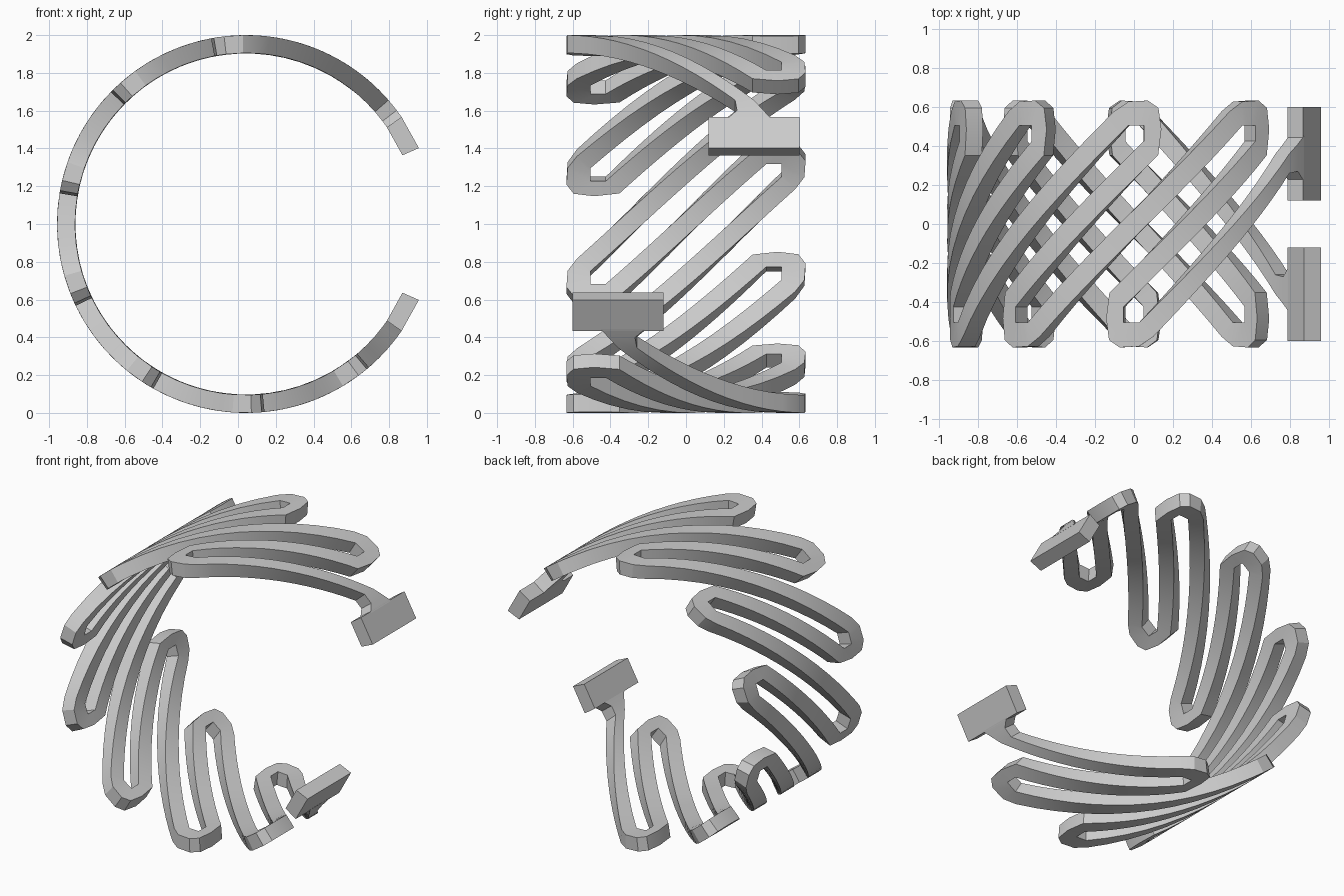
import bpy, bmesh, math

cube = bpy.data.objects.get("Cube")
if cube:
    bpy.data.objects.remove(cube, do_unlink=True)

CX, CZ = 0.042, 1.0        # axis of the cuff
R_OUT, R_IN = 1.0, 0.905   # outer and inner radius
CAP_Y = 0.505              # end of each slot
STEP, LOOPS = 35, 7        # angle between loops, loops per side

metal = bpy.data.materials.new("grey metal")
metal.use_nodes = True
grey = (0.6, 0.6, 0.6, 1)
metal.diffuse_color = grey
metal.node_tree.nodes["Principled BSDF"].inputs["Base Color"].default_value = grey


def wrap(angle, y, r):
    a = math.radians(angle)
    return (CX + r * math.cos(a), y, CZ + r * math.sin(a))


def turn(p):
    """Half turn about the x axis, in (angle, y)."""
    return (360 - p[0], -p[1])


def sweep(name, pairs):
    """Solid band around the axis between paired edge points (angle, y)."""
    bm = bmesh.new()
    rings = []
    for p, q in pairs:
        rings.append([bm.verts.new(wrap(*e, r)) for e, r in
                      ((p, R_OUT), (q, R_OUT), (q, R_IN), (p, R_IN))])
    for a, b in zip(rings, rings[1:]):
        for i in range(4):
            j = (i + 1) % 4
            bm.faces.new((a[i], a[j], b[j], b[i]))
    bm.faces.new(rings[0][::-1])
    bm.faces.new(rings[-1])
    bmesh.ops.remove_doubles(bm, verts=bm.verts, dist=1e-5)
    bmesh.ops.recalc_face_normals(bm, faces=bm.faces)
    mesh = bpy.data.meshes.new(name)
    bm.to_mesh(mesh)
    bm.free()
    mesh.materials.append(metal)
    obj = bpy.data.objects.new(name, mesh)
    bpy.context.collection.objects.link(obj)
    bpy.ops.object.select_all(action="DESELECT")
    obj.select_set(True)
    bpy.context.view_layer.objects.active = obj
    bpy.ops.object.shade_smooth_by_angle(angle=math.radians(25))
    return obj


# Faceted hairpin bend: (inner, outer) offsets from the slot corner
BEND = [((-0.08, 0), (-0.153, 0.073)),
        ((-0.05, 0), (-0.08, 0.122)),
        ((0, 0), (0.02, 0.128)),
        ((0, 0), (0.075, 0.09)),
        ((0, -0.05), (0.09, -0.02)),
        ((0, -0.08), (0.073, -0.153))]


def back_point(k, p):
    return (54.5 + STEP * k - math.degrees(p[0]), CAP_Y + p[1])


# Serpentine path: flared stem, then front and back bends in turn
stem = [((34, 0.45), (34, 0.22)), ((37, 0.41), (37, 0.27)),
        ((41, 0.36), (41, 0.26))]
nodes = list(stem)
for k in range(LOOPS):
    mirror_k = LOOPS - 1 - k
    nodes += [(turn(back_point(mirror_k, i)), turn(back_point(mirror_k, o)))
              for i, o in BEND]
    nodes += [(back_point(k, o), back_point(k, i)) for i, o in reversed(BEND)]
nodes += [(turn(q), turn(p)) for p, q in reversed(stem)]


def lerp(a, b, t):
    return tuple(u + (v - u) * t for u, v in zip(a, b))


# Subdivide the long strands so they follow the curve
band = [nodes[0]]
for (p0, q0), (p1, q1) in zip(nodes, nodes[1:]):
    n = 12 if abs(p1[1] - p0[1]) > 0.4 else 1
    band += [(lerp(p0, p1, i / n), lerp(q0, q1, i / n)) for i in range(1, n + 1)]
sweep("serpentine_band", band)

# End plates
plate = [((23.7, 0.6), (23.7, 0.12)), ((34.5, 0.6), (34.5, 0.12))]
sweep("upper_end_plate", plate)
sweep("lower_end_plate", [(turn(p), turn(q)) for p, q in plate])
